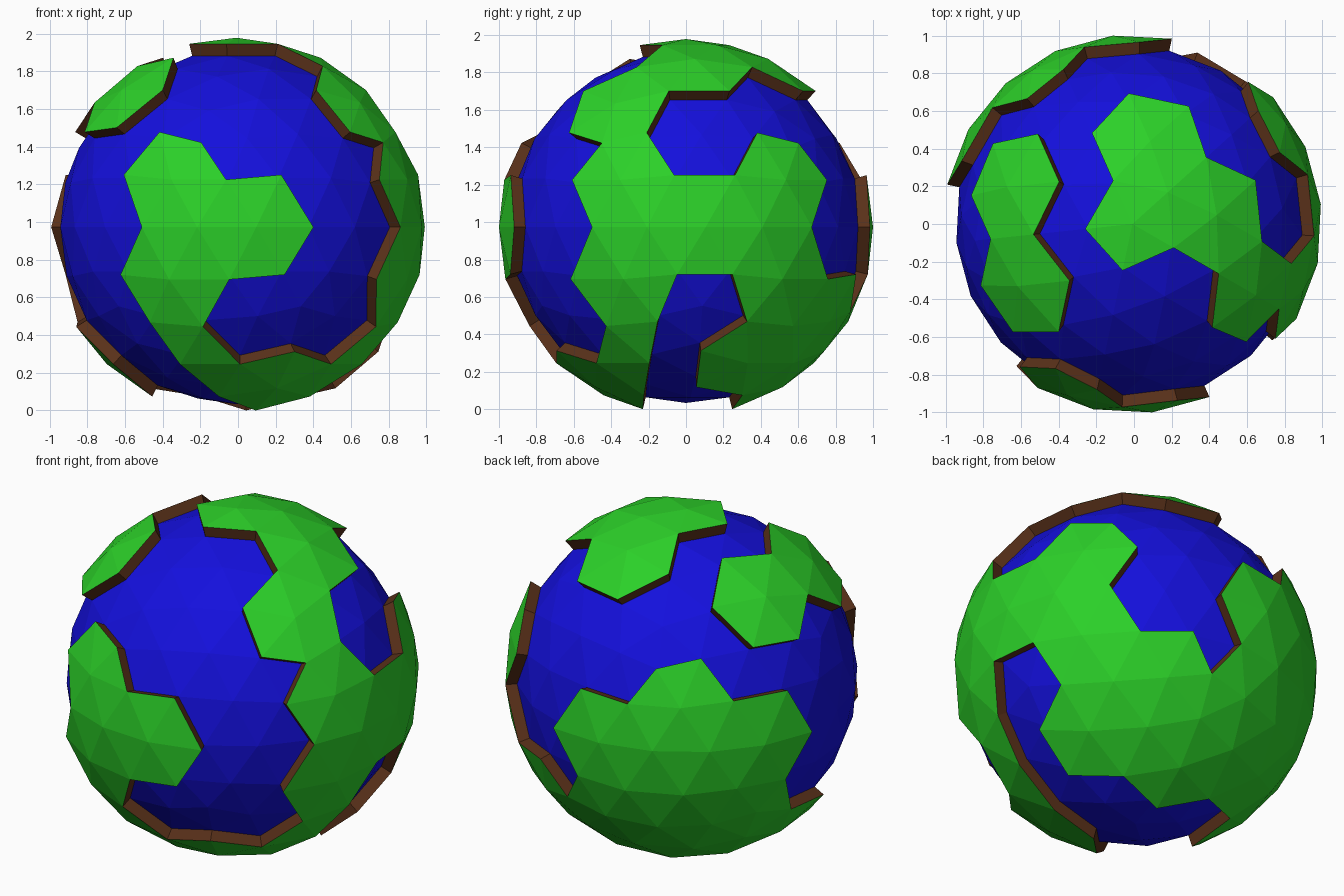
import bpy, bmesh
from math import radians, sin, cos
from mathutils import Matrix, Vector

if "Cube" in bpy.data.objects:
    bpy.data.objects.remove(bpy.data.objects["Cube"])

LAND_R, SEA_R, TURN = 1.0055, 0.94, 42


def direction(lon, lat):
    a, b = radians(lon), radians(lat)
    return Vector((cos(b) * cos(a), cos(b) * sin(a), sin(b)))


# Land as hexagon patches: (longitude, latitude) of each patch's middle vertex
PATCHES = [
    # polar cap and the neck running down the right side
    (0, 90), (78, 63.4), (6, 63.4), (-30, 42.4), (-20.5, 13.4), (-20.3, -16),
    (6, 0), (32.5, 13.4), (32.3, -16),
    # southern land wrapping round to the back
    (28.4, -46.4), (60.5, -30.4), (78, -58.3), (95.5, -30.4), (127.6, -46.4),
    (172.4, -46.4), (150, -26.6), (123.7, -16), (96, 0), (123.5, 13.4), (150, 0),
    # front land
    (-84, 0), (-111.5, 13.4), (-111.7, -16), (-66, -58.3),
    # upper left island
    (163.6, 46.4), (-151.6, 46.4),
]
# Single triangles forming the two land bridges at the lower front
BRIDGES = [(-112.5, -36.5), (-102, -42.2), (-102, -53),
           (-19.5, -36.5), (-30, -42.2), (-30, -53)]


def material(name, rgb):
    m = bpy.data.materials.new(name)
    m.diffuse_color = (*rgb, 1)
    m.use_nodes = True
    m.node_tree.nodes["Principled BSDF"].inputs["Base Color"].default_value = m.diffuse_color
    return m


def globe():
    """Faceted unit-direction sphere, plus its land and sea faces."""
    bm = bmesh.new()
    bmesh.ops.create_icosphere(bm, subdivisions=3, radius=SEA_R,
                               matrix=Matrix.Rotation(radians(TURN), 4, 'Z'))
    land = set()
    for p in PATCHES:
        d = direction(*p)
        land.update(max(bm.verts, key=lambda v: v.co.dot(d)).link_faces)
    for p in BRIDGES:
        d = direction(*p)
        land.add(max(bm.faces, key=lambda f: f.calc_center_median().normalized().dot(d)))
    return bm, land, [f for f in bm.faces if f not in land]


def finish(name, bm, mats):
    me = bpy.data.meshes.new(name)
    bm.to_mesh(me)
    bm.free()
    for m in mats:
        me.materials.append(m)
    ob = bpy.data.objects.new(name, me)
    bpy.context.collection.objects.link(ob)
    return ob


# Ocean: the sphere faces not covered by land
bm, land, sea = globe()
bmesh.ops.delete(bm, geom=list(land), context='FACES')
ocean_ob = finish("ocean", bm, [material("water", (0.007, 0.005, 0.72))])

# Land: patches raised off the sphere, with earth-coloured cliff walls
bm, land, sea = globe()
raised = bmesh.ops.extrude_face_region(bm, geom=list(land))["geom"]
tops = {g for g in raised if isinstance(g, bmesh.types.BMFace)}
for v in (g for g in raised if isinstance(g, bmesh.types.BMVert)):
    v.co *= LAND_R / SEA_R
bmesh.ops.delete(bm, geom=sea, context='FACES')
for f in bm.faces:
    f.material_index = 0 if f in tops else 1
land_ob = finish("continents", bm, [material("grass", (0.025, 0.64, 0.022)),
                                    material("earth", (0.1, 0.03, 0.01))])

# Stand on the ground and centre
pts = [v.co for ob in (ocean_ob, land_ob) for v in ob.data.vertices]
lo = [min(p[i] for p in pts) for i in range(3)]
hi = [max(p[i] for p in pts) for i in range(3)]
shift = Vector((-(lo[0] + hi[0]) / 2, -(lo[1] + hi[1]) / 2, -lo[2]))
for ob in (ocean_ob, land_ob):
    ob.data.transform(Matrix.Translation(shift))
